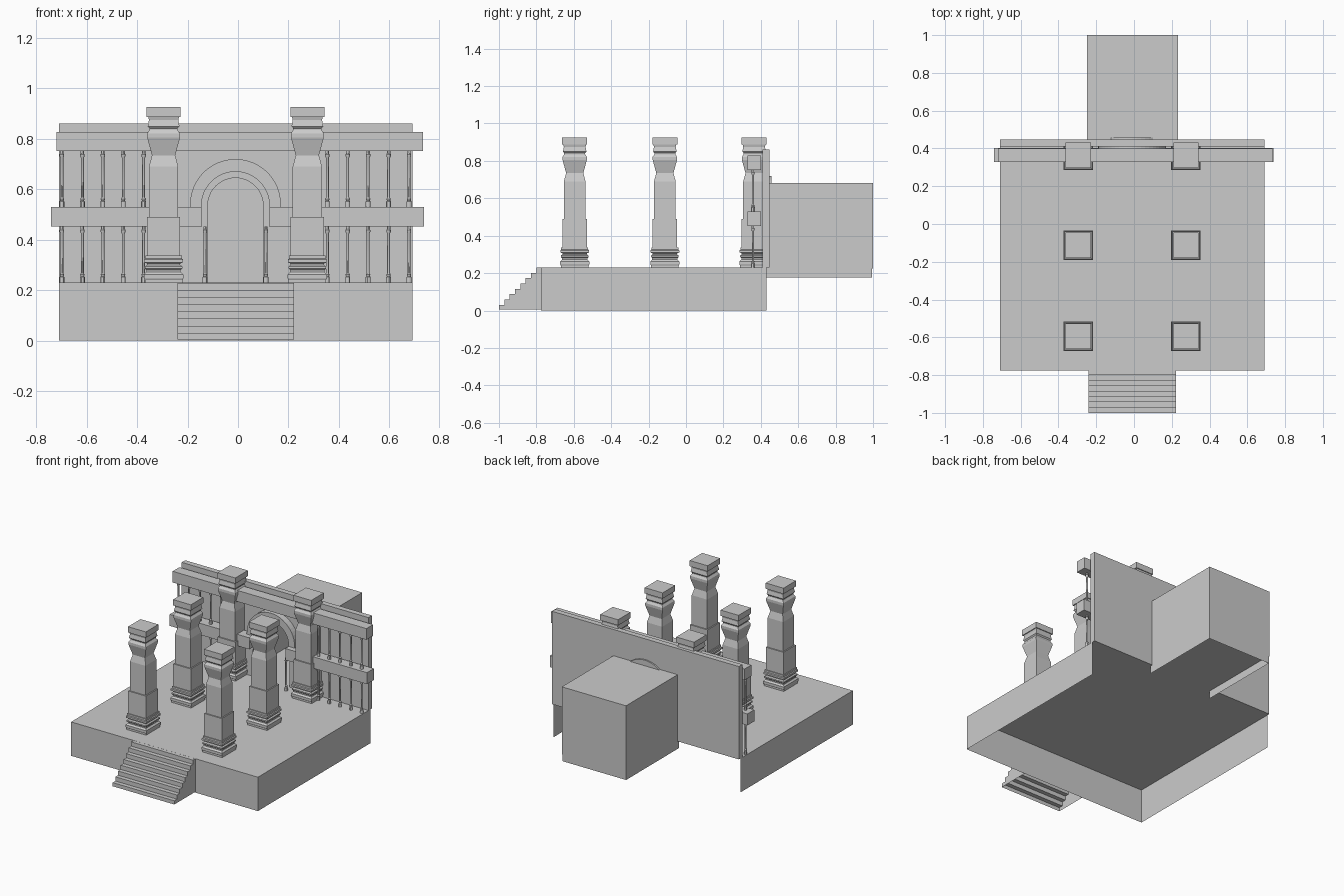
import bpy, bmesh
from math import pi, cos, sin, sqrt
from mathutils import Vector

if "Cube" in bpy.data.objects:
    bpy.data.objects.remove(bpy.data.objects["Cube"])

CX = -0.01  # symmetry line of the building


def finish(name, bm, smooth=False):
    bmesh.ops.recalc_face_normals(bm, faces=bm.faces)
    me = bpy.data.meshes.new(name)
    bm.to_mesh(me)
    bm.free()
    ob = bpy.data.objects.new(name, me)
    bpy.context.collection.objects.link(ob)
    if smooth:
        for o in bpy.context.selected_objects:
            o.select_set(False)
        ob.select_set(True)
        bpy.context.view_layer.objects.active = ob
        bpy.ops.object.shade_smooth_by_angle()
    return ob


def drop_sides(bm, sides):
    """Delete faces pointing along any of the given directions."""
    bmesh.ops.recalc_face_normals(bm, faces=bm.faces)
    bm.normal_update()
    gone = [f for f in bm.faces if any(f.normal.dot(Vector(s)) > 0.9 for s in sides)]
    bmesh.ops.delete(bm, geom=gone, context='FACES')


def box(name, x, y, z, open_sides=()):
    bm = bmesh.new()
    bmesh.ops.create_cube(bm, size=1)
    for v in bm.verts:
        v.co = [a + (b - a) * (c + 0.5) for (a, b), c in zip((x, y, z), v.co)]
    drop_sides(bm, open_sides)
    return finish(name, bm)


def prism(name, pts, a, b, axis='y', open_sides=()):
    """Extrude an outline of (horizontal, z) points along x or y."""
    bm = bmesh.new()
    place = (lambda p, d: (p[0], d, p[1])) if axis == 'y' else (lambda p, d: (d, p[0], p[1]))
    face = bm.faces.new([bm.verts.new(place(p, a)) for p in pts])
    new = bmesh.ops.extrude_face_region(bm, geom=[face])['geom']
    move = Vector((0, b - a, 0)) if axis == 'y' else Vector((b - a, 0, 0))
    bmesh.ops.translate(bm, verts=[g for g in new if isinstance(g, bmesh.types.BMVert)], vec=move)
    drop_sides(bm, open_sides)
    return finish(name, bm)


def turned(name, profile, n, x, y, smooth=False):
    """Stack n-sided rings of (half width, z) into a column."""
    bm = bmesh.new()
    k = sqrt(2) if n == 4 else 1
    rings = [[bm.verts.new((x + r * k * cos(2 * pi * (i + 0.5) / n),
                            y + r * k * sin(2 * pi * (i + 0.5) / n), z)) for i in range(n)]
             for r, z in profile]
    for lo, hi in zip(rings, rings[1:]):
        for i in range(n):
            j = (i + 1) % n
            bm.faces.new((lo[i], lo[j], hi[j], hi[i]))
    bm.faces.new(rings[0])
    bm.faces.new(rings[-1])
    return finish(name, bm, smooth)


def arch(r, zc, n=24):
    """Half circle from right to left."""
    return [(CX + r * cos(pi * i / n), zc + r * sin(pi * i / n)) for i in range(n + 1)]


DOWN, BACK, FRONT = (0, 0, -1), (0, 1, 0), (0, -1, 0)

# Hollow platform, open underneath and behind
box("platform", (-0.71, 0.692), (-0.775, 0.43), (0, 0.23), (DOWN, BACK))

# Stairs: eight steps with closed flanks
outline = [(-1.0, 0.005)]
for i in range(8):
    y, z = -1.0 + i * 0.0286, 0.03 + i * 0.0285
    outline += [(y, z), (y + 0.0286 if i < 7 else -0.775, z)]
outline.append((-0.775, 0.005))
prism("stairs", outline, -0.24, 0.222, 'x', (DOWN, BACK))

# Back wall with arched doorway
wall = [(0.692, 0.23), (0.692, 0.86), (-0.71, 0.86), (-0.71, 0.23), (CX - 0.11, 0.23)]
wall += arch(0.11, 0.535)[::-1] + [(CX + 0.11, 0.23)]
prism("back_wall", wall, 0.41, 0.447)

# Arch moulding around the doorway, with a thin inner step
ring = arch(0.18, 0.54) + [(CX - 0.18, 0.53), (CX - 0.135, 0.45)]
ring += arch(0.135, 0.535)[::-1] + [(CX + 0.135, 0.45), (CX + 0.18, 0.53)]
prism("arch_moulding", ring, 0.365, 0.457)

# Rear chamber: walls and roof over a hollow floor base
box("chamber", (-0.25, 0.232), (0.447, 1.0), (0.225, 0.682), (DOWN, FRONT))
box("chamber_floor", (-0.247, 0.229), (0.43, 0.995), (0.176, 0.229), (DOWN, FRONT))

# Horizontal rails
box("upper_rail", (-0.72, 0.734), (0.328, 0.4), (0.752, 0.828))
box("lower_rail_left", (-0.742, CX - 0.135), (0.328, 0.402), (0.452, 0.53))
box("lower_rail_right", (CX + 0.135, 0.738), (0.328, 0.402), (0.452, 0.53))

# Balusters: two tiers each side, plus one each side of the doorway
def baluster(x, z):
    prof = [(0.01, 0), (0.01, 0.022), (0.007, 0.025), (0.009, 0.032), (0.006, 0.037),
            (0.006, 0.195), (0.009, 0.201), (0.009, 0.209), (0.007, 0.212), (0.007, 0.222)]
    turned("baluster", [(r, z + h) for r, h in prof], 12, x, 0.358, True)

for s in (-1, 1):
    for i in range(5):
        for z in (0.23, 0.53):
            baluster(CX + s * (0.364 + i * 0.081), z)
    baluster(CX + s * 0.121, 0.23)

# Square columns with moulded base, waisted neck and block capital
col = [(0.074, 0.23), (0.074, 0.24), (0.078, 0.247), (0.078, 0.262), (0.068, 0.272),
       (0.068, 0.28), (0.074, 0.286), (0.074, 0.294), (0.066, 0.3), (0.066, 0.306),
       (0.077, 0.31), (0.077, 0.322), (0.072, 0.326), (0.072, 0.338), (0.066, 0.338),
       (0.066, 0.49), (0.058, 0.49), (0.058, 0.69), (0.046, 0.735), (0.065, 0.805),
       (0.065, 0.822), (0.056, 0.835), (0.056, 0.842), (0.063, 0.85), (0.058, 0.875),
       (0.061, 0.887), (0.067, 0.887), (0.067, 0.926)]
for s in (-1, 1):
    for y in (-0.595, -0.113, 0.364):
        turned("column", col, 4, CX + s * 0.285, y)
